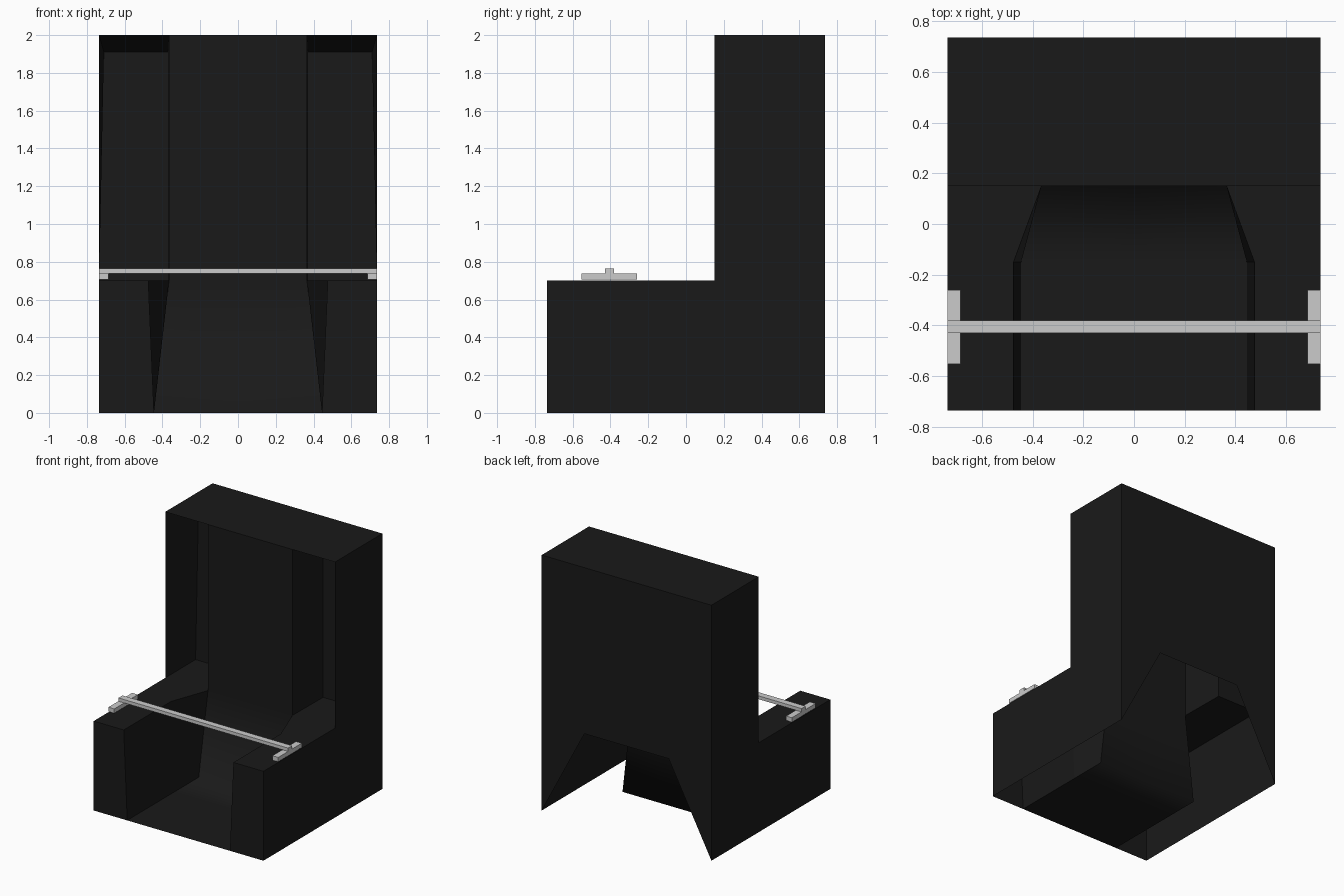
import bpy, bmesh

if "Cube" in bpy.data.objects:
    bpy.data.objects.remove(bpy.data.objects["Cube"])

black = bpy.data.materials.new("black_shell")
black.diffuse_color = (0.01, 0.01, 0.01, 1)
black.use_nodes = True
black.node_tree.nodes["Principled BSDF"].inputs["Base Color"].default_value = black.diffuse_color

W, D = 0.735, 0.735            # half width, half depth
YB, YS, YM = 0.15, 0.525, -0.15  # back front plane, slot depth, well bend
H, T = 0.70, 2.0               # armrest height, total height


def to_object(bm, name, mat=None):
    me = bpy.data.meshes.new(name)
    bm.to_mesh(me)
    bm.free()
    ob = bpy.data.objects.new(name, me)
    bpy.context.collection.objects.link(ob)
    if mat:
        me.materials.append(mat)
    return ob


# Key points of the right half of the open-bottomed seat shell
P = dict(
    fob=(W, -D, 0), fot=(W, -D, H), fib=(.445, -D, 0), fit=(.475, -D, H),
    mib=(.445, YM, 0), mit=(.475, YM, H), bib=(.445, YB, 0), bit=(.365, YB, H),
    bot=(W, YB, H), to=(W, YB, T), ti=(.365, YB, T), tb=(W, D, T), bb=(W, D, 0),
    arch=(.365, D, H), sob=(W, YS, H), sib=(.37, YS, H),
    sot=(.71, YS, 1.91), sit=(.37, YS, 1.91),
    cf=(0, -D, 0), cm=(0, YM, 0), cb=(0, YB, 0), ch=(0, YB, H),
    ct=(0, YB, T), ctb=(0, D, T), ca=(0, D, H))

FACES = [
    "fob bb tb to bot fot",          # outer side
    "fib fob fot fit",               # front of armrest
    "fit fot bot sob sib bit mit",   # armrest top and slot floor
    "fib fit mit mib",               # well side
    "mib mit bit bib",               # angled well side
    "bit sib sit ti",                # slot inner side
    "sib sob sot sit",               # slot back
    "bot to sot sob",                # slot outer side
    "ti sit sot to",                 # slot roof
    "ct ti to tb ctb",               # top
    "ctb tb bb arch ca",             # back with arch
    "ch bit ti ct",                  # backrest panel
    "cf fib mib cm",                 # well floor, front
]
SMOOTH = ["cm mib bib cb", "cb bib bit ch"]  # floor rear and lower backrest

bm = bmesh.new()
for side in (1, -1):
    V = {k: bm.verts.new((side * x, y, z)) for k, (x, y, z) in P.items()}
    for names in FACES + SMOOTH:
        f = bm.faces.new([V[n] for n in names.split()])
        f.smooth = names in SMOOTH
bmesh.ops.remove_doubles(bm, verts=bm.verts, dist=1e-4)
bmesh.ops.recalc_face_normals(bm, faces=bm.faces)
to_object(bm, "seat_shell", black)


# Lap bar and its two mounting rails
def box(name, x, y, z):
    bm = bmesh.new()
    bmesh.ops.create_cube(bm, size=1)
    for v in bm.verts:
        v.co = [lo + (c + .5) * (hi - lo) for c, (lo, hi) in zip(v.co, (x, y, z))]
    return to_object(bm, name)


box("lap_bar", (-W, W), (-.43, -.38), (.739, .765))
box("right_rail", (.685, W), (-.553, -.26), (.705, .739))
box("left_rail", (-W, -.685), (-.553, -.26), (.705, .739))
